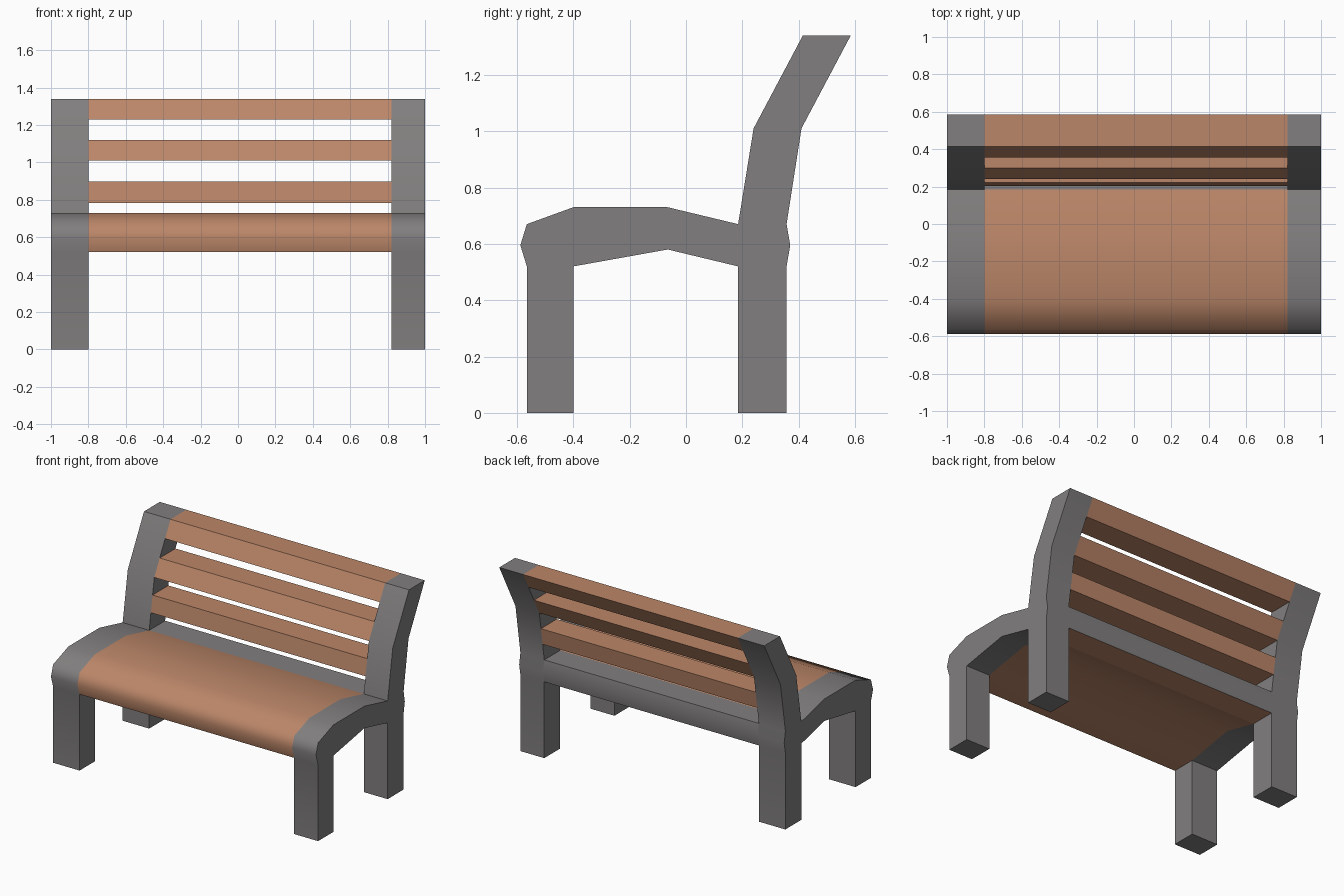
import bpy, bmesh, math

if "Cube" in bpy.data.objects:
    bpy.data.objects.remove(bpy.data.objects["Cube"])

wood = bpy.data.materials.new("wood")
wood.diffuse_color = (0.50, 0.24, 0.14, 1)
wood.use_nodes = True
wood.node_tree.nodes["Principled BSDF"].inputs["Base Color"].default_value = wood.diffuse_color
metal = bpy.data.materials.new("metal")
metal.diffuse_color = (0.22, 0.21, 0.21, 1)
metal.use_nodes = True
metal.node_tree.nodes["Principled BSDF"].inputs["Base Color"].default_value = metal.diffuse_color

X0, X1 = -0.80, 0.82      # inner faces of the two end frames


def extrude(name, profile, x0, x1, mats=()):
    """Closed prism along x from a (y, z) profile."""
    bm = bmesh.new()
    face = bm.faces.new([bm.verts.new((x0, y, z)) for y, z in profile])
    ext = bmesh.ops.extrude_face_region(bm, geom=[face])
    for v in ext["geom"]:
        if isinstance(v, bmesh.types.BMVert):
            v.co.x = x1
    bmesh.ops.recalc_face_normals(bm, faces=bm.faces)
    me = bpy.data.meshes.new(name)
    bm.to_mesh(me)
    bm.free()
    for m in mats:
        me.materials.append(m)
    ob = bpy.data.objects.new(name, me)
    bpy.context.collection.objects.link(ob)
    bpy.ops.object.select_all(action='DESELECT')
    ob.select_set(True)
    bpy.context.view_layer.objects.active = ob
    bpy.ops.object.shade_smooth_by_angle(angle=math.radians(58))
    return ob


# shared profile pieces (y, z)
seat_top = [(-0.565, 0.52), (-0.588, 0.595), (-0.565, 0.67),
            (-0.40, 0.73), (-0.065, 0.73), (0.185, 0.67)]
seat_under = [(0.185, 0.52), (-0.065, 0.58), (-0.40, 0.52)]
rail_back = [(0.357, 0.67), (0.37, 0.595), (0.357, 0.52)]
post_front = [(0.185, 0.67), (0.24, 1.01), (0.415, 1.34)]
post_back = [(0.357, 0.67), (0.41, 1.01), (0.585, 1.34)]

# end frames: legs, arm of the seat and back post in one outline
frame = ([(-0.565, 0)] + seat_top + post_front[1:] + post_back[:0:-1] + rail_back
         + [(0.357, 0), (0.185, 0)] + seat_under + [(-0.40, 0)])
extrude("left_frame", frame, -1.0, X0, [metal])
extrude("right_frame", frame, X1, 1.0, [metal])

# seat
extrude("seat", seat_top + seat_under, X0, X1, [wood])

# rear rail, with a wooden underside
rail = extrude("rear_rail", [(0.185, 0.52), (0.185, 0.67)] + rail_back, X0, X1, [metal, wood])
for p in rail.data.polygons:
    if p.normal.z < -0.9:
        p.material_index = 1


# back slats: slices of the post profile, (segment, start, end)
def on_post(line, seg, t):
    (y0, z0), (y1, z1) = line[seg], line[seg + 1]
    return (y0 + (y1 - y0) * t, z0 + (z1 - z0) * t)


for name, seg, a, b in [("lower_slat", 0, 1/3, 2/3),
                        ("middle_slat", 1, 0, 1/3),
                        ("top_slat", 1, 2/3, 1)]:
    extrude(name, [on_post(post_front, seg, a), on_post(post_front, seg, b),
                   on_post(post_back, seg, b), on_post(post_back, seg, a)], X0, X1, [wood])
